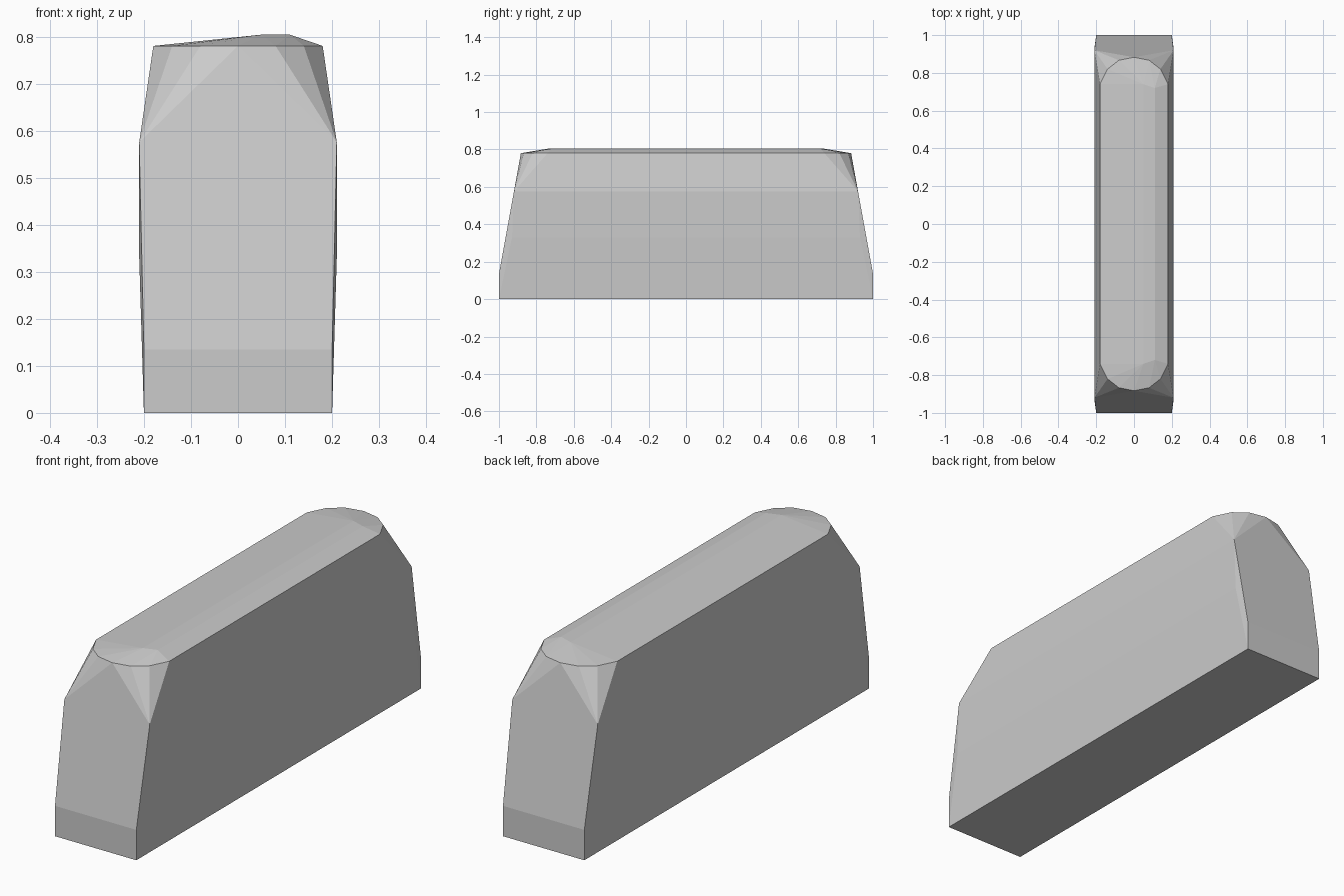
import bpy
import bmesh

cube = bpy.data.objects.get("Cube")
if cube:
    bpy.data.objects.remove(cube, do_unlink=True)

grey = bpy.data.materials.new("light_grey")
grey.use_nodes = True
colour = (0.6, 0.6, 0.6, 1)
grey.diffuse_color = colour
grey.node_tree.nodes["Principled BSDF"].inputs["Base Color"].default_value = colour

# Quarter outlines (x, y, z): base, collar, belly, shoulder, rounded rim
quarter = [
    (0.20, 1.00, 0.00), (0.20, 1.00, 0.135),
    (0.21, 0.93, 0.33), (0.21, 0.92, 0.575),
    (0.18, 0.74, 0.78), (0.14, 0.82, 0.78),
    (0.08, 0.867, 0.78), (0.00, 0.883, 0.78),
]
# Off-centre crest along the top
crest = [(0.05, 0.74, 0.804), (0.11, 0.72, 0.804)]

points = {(sx * x, sy * y, z) for x, y, z in quarter for sx in (-1, 1) for sy in (-1, 1)}
points |= {(x, sy * y, z) for x, y, z in crest for sy in (-1, 1)}

# Skin the outlines into one convex faceted block
bm = bmesh.new()
for p in sorted(points):
    bm.verts.new(p)
bmesh.ops.convex_hull(bm, input=bm.verts[:])
bmesh.ops.dissolve_limit(bm, angle_limit=0.002, verts=bm.verts[:], edges=bm.edges[:])
bmesh.ops.recalc_face_normals(bm, faces=bm.faces[:])

mesh = bpy.data.meshes.new("tapered_block")
bm.to_mesh(mesh)
bm.free()
mesh.materials.append(grey)
block = bpy.data.objects.new("tapered_block", mesh)
bpy.context.collection.objects.link(block)
